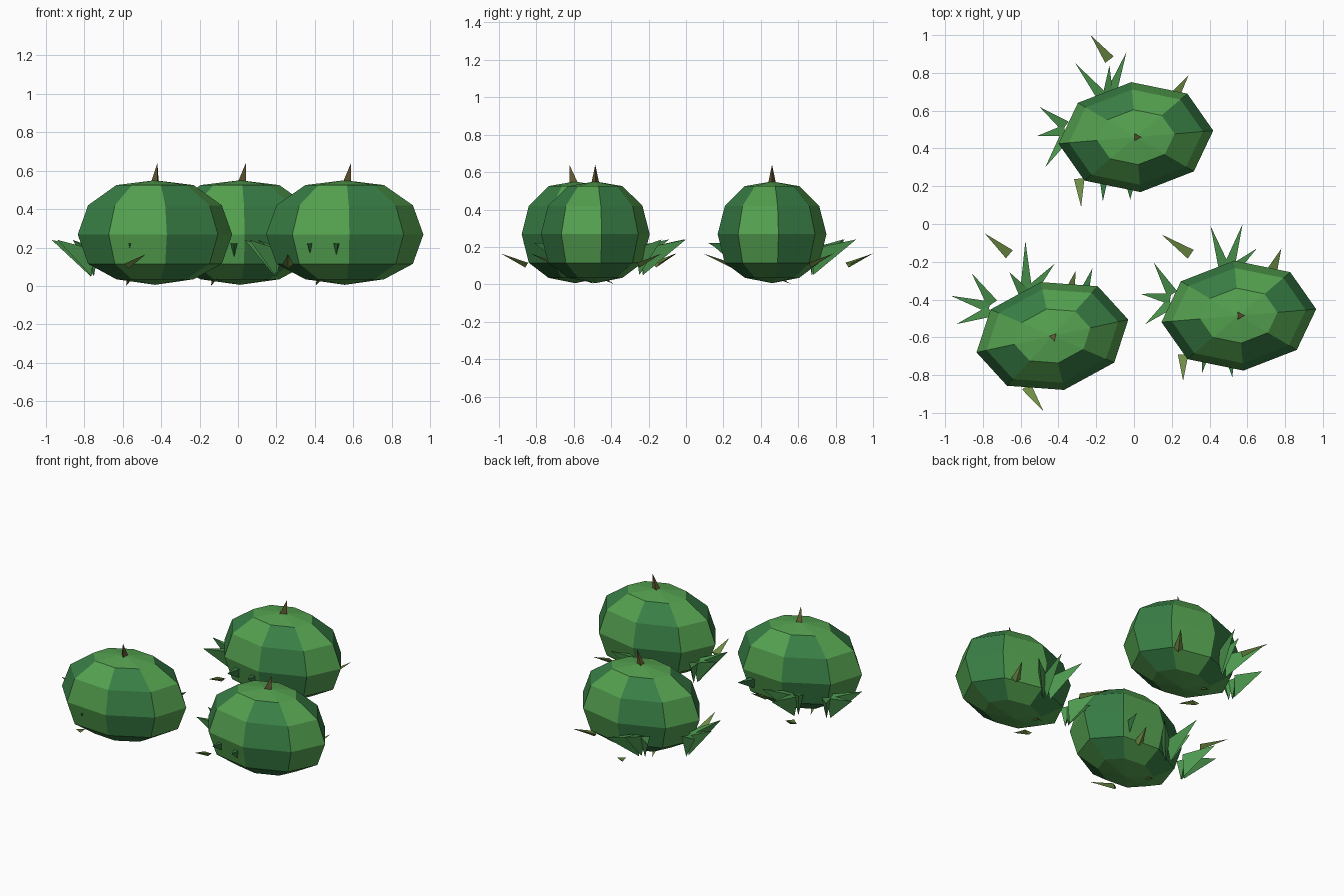
import bpy
import math
from mathutils import Vector, Matrix

cube = bpy.data.objects.get("Cube")
if cube:
    bpy.data.objects.remove(cube, do_unlink=True)


def material(name, rgb):
    mat = bpy.data.materials.new(name)
    mat.use_nodes = True
    mat.diffuse_color = (*rgb, 1)
    mat.node_tree.nodes["Principled BSDF"].inputs["Base Color"].default_value = (*rgb, 1)
    return mat


LIGHT = material("light rind green", (0.09, 0.36, 0.08))
DARK = material("dark rind green", (0.04, 0.21, 0.06))
LEAF = material("leaf green", (0.075, 0.32, 0.08))
OLIVE = material("withered olive", (0.16, 0.27, 0.06))
BROWN = material("stem brown", (0.14, 0.11, 0.035))


def make_object(name, verts, faces, mats):
    mesh = bpy.data.meshes.new(name)
    mesh.from_pydata(verts, [], faces)
    for mat in mats:
        mesh.materials.append(mat)
    obj = bpy.data.objects.new(name, mesh)
    bpy.context.collection.objects.link(obj)
    return obj


def melon(name, centre, turn):
    """Striped eight-sided fruit, wider along its own x axis."""
    sides = 8
    rings = [(0.5, 0.035), (0.866, 0.115), (1, 0.268), (0.866, 0.42), (0.5, 0.525)]
    spin = Matrix.Rotation(turn, 3, "Z")
    origin = Vector((*centre, 0))
    verts = [origin + spin @ Vector((0.411 * r * math.cos(a), 0.292 * r * math.sin(a), z))
             for r, z in rings
             for a in (math.tau * i / sides for i in range(sides))]
    bottom, top = len(verts), len(verts) + 1
    verts += [origin + Vector((0, 0, z)) for z in (0.006, 0.55)]
    faces, stripes = [], []
    for i in range(sides):
        j = (i + 1) % sides
        for k in range(len(rings) - 1):
            low, high = k * sides, (k + 1) * sides
            faces.append((low + i, low + j, high + j, high + i))
            stripes.append(i % 2 == 0)
        last = (len(rings) - 1) * sides
        faces += [(last + i, last + j, top), (j, i, bottom)]
        stripes += [False, False]
    obj = make_object(name, verts, faces, [LIGHT, DARK])
    for poly, dark in zip(obj.data.polygons, stripes):
        poly.material_index = int(dark)


def spikes(name, mat, items):
    """Three-sided pointed blades: each item is base, tip, half width and depth."""
    verts, faces = [], []
    for base, tip, width, depth in items:
        base, tip = Vector(base), Vector(tip)
        side = (tip - base).cross(Vector((0, 0, 1))).normalized() * width
        n = len(verts)
        verts += [tip, base + side, base - side, base - Vector((0, 0, depth))]
        faces += [(n, n + 1, n + 2), (n, n + 2, n + 3), (n, n + 3, n + 1), (n + 1, n + 3, n + 2)]
    make_object(name, verts, faces, [mat])


def stem(name, centre, turn):
    spin = Matrix.Rotation(turn, 3, "Z")
    corners = [Vector((0.028, 0, 0)), Vector((-0.014, 0.021, 0)), Vector((-0.014, -0.021, 0))]
    origin = Vector((*centre, 0.54))
    verts = [origin + spin @ c for c in corners]
    verts.append(verts[0] + Vector((0, 0, 0.1)))
    make_object(name, verts, [(0, 2, 1), (0, 1, 3), (1, 2, 3), (2, 0, 3)], [BROWN])


def leaf_fan(name, root, tips):
    """Tall upright blades spreading from one root."""
    items = []
    for tip in tips:
        root2, tip2 = Vector(root), Vector(tip)
        base = root2.lerp(tip2, 0.15)
        items.append(((*base, 0.19), (*tip2, 0.24), 0.03, 0.14))
    spikes(name, LEAF, items)


# Each plant: centre, turn, back fan, left fan, withered leaves, short thorns
plants = {
    "back": dict(
        centre=(0.01, 0.46), turn=4.8, stem=((0.013, 0.46), 0),
        back=((-0.14, 0.64), [(-0.31, 0.85), (-0.13, 0.84), (-0.04, 0.91)]),
        left=((-0.34, 0.5), [(-0.5, 0.62), (-0.515, 0.465), (-0.47, 0.3)]),
        withered=[((-0.13, 0.87), (-0.23, 1)), ((-0.29, 0.24), (-0.28, 0.09)),
                  ((0.21, 0.67), (0.29, 0.79))],
        thorns=[((-0.16, 0.24), (-0.165, 0.12)), ((-0.02, 0.21), (-0.02, 0.13))]),
    "right": dict(
        centre=(0.555, -0.485), turn=4.8, stem=((0.56, -0.485), 0),
        back=((0.49, -0.27), [(0.405, -0.01), (0.575, 0), (0.65, -0.13)]),
        left=((0.22, -0.4), [(0.105, -0.205), (0.035, -0.37), (0.06, -0.53)]),
        withered=[((0.3, -0.16), (0.145, -0.055)), ((0.26, -0.69), (0.26, -0.83)),
                  ((0.73, -0.25), (0.78, -0.13))],
        thorns=[((0.38, -0.68), (0.36, -0.79)), ((0.51, -0.72), (0.52, -0.81))]),
    "left": dict(
        centre=(-0.432, -0.593), turn=12.2, stem=((-0.428, -0.597), -72),
        back=((-0.57, -0.38), [(-0.66, -0.255), (-0.575, -0.09), (-0.42, -0.21)]),
        left=((-0.73, -0.45), [(-0.86, -0.26), (-0.97, -0.38), (-0.94, -0.53)]),
        withered=[((-0.66, -0.16), (-0.79, -0.05)), ((-0.57, -0.86), (-0.48, -0.99)),
                  ((-0.34, -0.36), (-0.31, -0.25))],
        thorns=[((-0.26, -0.35), (-0.22, -0.235)), ((-0.57, -0.8), (-0.56, -0.87))]),
}

for place, p in plants.items():
    melon(place + "_melon", p["centre"], math.radians(p["turn"]))
    spot, angle = p["stem"]
    stem(place + "_stem", spot, math.radians(angle))
    leaf_fan(place + "_rear_leaves", *p["back"])
    leaf_fan(place + "_side_leaves", *p["left"])
    spikes(place + "_withered_leaves", OLIVE,
           [((*b, 0.115), (*t, 0.165), 0.028, 0.025) for b, t in p["withered"]])
    spikes(place + "_thorns", DARK,
           [((*b, 0.22), (*t, 0.22), 0.022, 0.07) for b, t in p["thorns"]])
    # Small curled runner touching the ground
    x, y = p["centre"]
    spikes(place + "_runner", OLIVE, [((x - 0.12, y, 0.06), (x - 0.15, y + 0.1, 0.002), 0.025, 0.02)])
